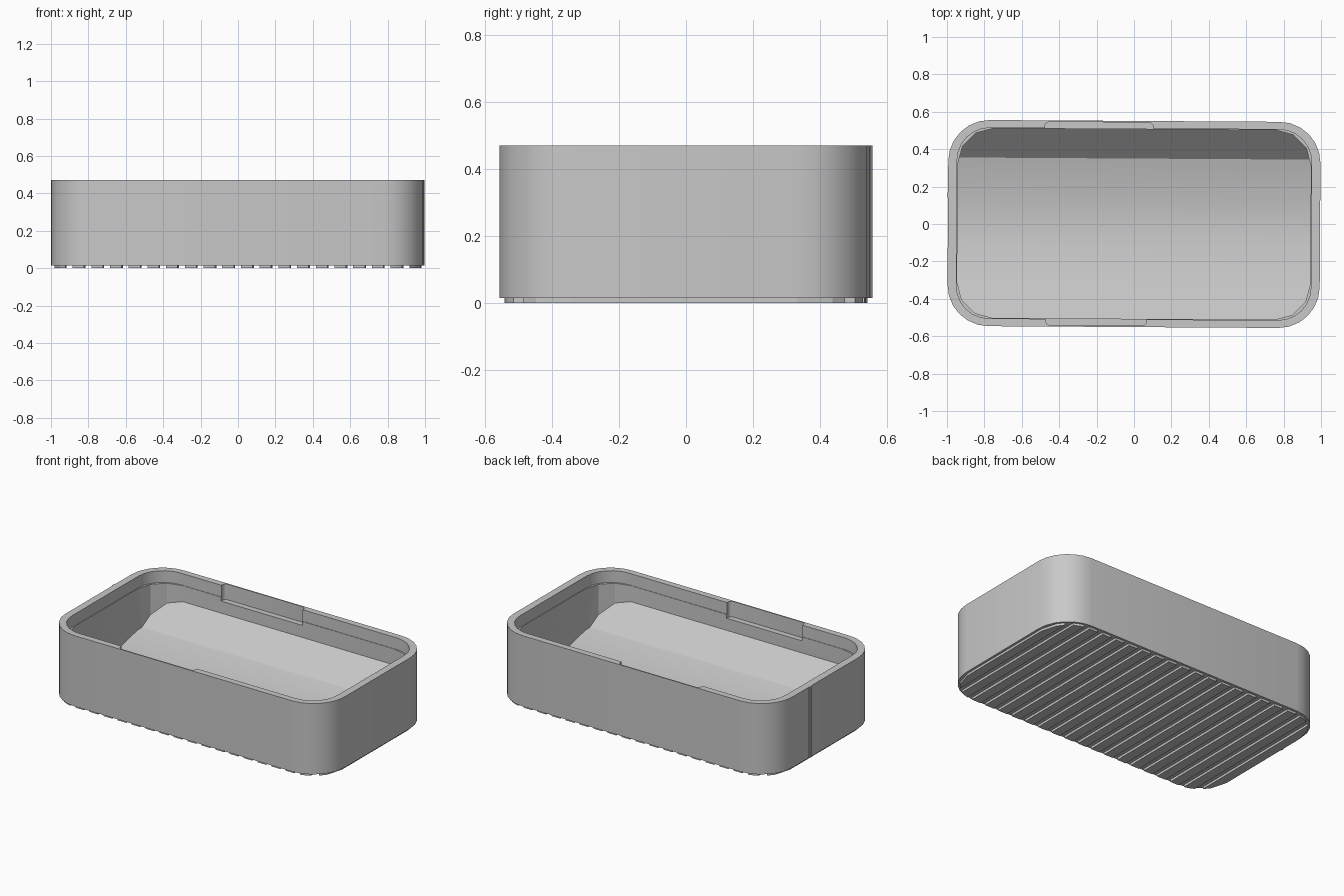
import bpy, bmesh, math

if "Cube" in bpy.data.objects:
    bpy.data.objects.remove(bpy.data.objects["Cube"], do_unlink=True)

grey = bpy.data.materials.new("light_grey")
grey.use_nodes = True
colour = (0.58, 0.58, 0.58, 1)
grey.diffuse_color = colour
grey.node_tree.nodes["Principled BSDF"].inputs["Base Color"].default_value = colour

HX, HY, TOP, BASE = 0.995, 0.551, 0.47, 0.015


def rounded(hx, hy, r, steps=6, cx=0, cy=0):
    """Counter-clockwise rounded rectangle outline."""
    pts = []
    for k, (sx, sy) in enumerate([(1, 1), (-1, 1), (-1, -1), (1, -1)]):
        for i in range(steps + 1):
            a = (k + i / steps) * math.pi / 2
            pts.append((cx + sx * (hx - r) + r * math.cos(a),
                        cy + sy * (hy - r) + r * math.sin(a)))
    return pts


def extrude(name, pts, place, shift):
    """Solid made from a flat outline, placed in space and extruded."""
    bm = bmesh.new()
    face = bm.faces.new([bm.verts.new(place(*p)) for p in pts])
    out = bmesh.ops.extrude_face_region(bm, geom=[face])
    new = [v for v in out["geom"] if isinstance(v, bmesh.types.BMVert)]
    bmesh.ops.translate(bm, verts=new, vec=shift)
    bmesh.ops.recalc_face_normals(bm, faces=bm.faces)
    mesh = bpy.data.meshes.new(name)
    bm.to_mesh(mesh)
    bm.free()
    mesh.materials.append(grey)
    obj = bpy.data.objects.new(name, mesh)
    bpy.context.collection.objects.link(obj)
    return obj


def prism(name, pts, z0, z1):
    return extrude(name, pts, lambda x, y: (x, y, z0), (0, 0, z1 - z0))


def combine(target, cutter, mode):
    """Apply a boolean and discard the cutter."""
    mod = target.modifiers.new(mode.lower(), "BOOLEAN")
    mod.operation, mod.object, mod.solver = mode, cutter, "EXACT"
    bpy.context.view_layer.objects.active = target
    bpy.ops.object.modifier_apply(modifier=mod.name)
    bpy.data.objects.remove(cutter, do_unlink=True)


# Outer shell
tray = prism("tray_body", rounded(HX, HY, 0.22), BASE, TOP)

# Faceted trough hollow, with chamfered corners in plan
half = [(0.12, 0.08), (0.35, 0.138), (0.52, 0.305), (0.52, 0.6)]
section = half + [(-y, z) for y, z in reversed(half)]
hollow = extrude("hollow", section, lambda y, z: (-1.1, y, z), (2.2, 0, 0))
combine(hollow, prism("plan", rounded(HX - 0.051, HY - 0.044, 0.19, 3), 0.02, 0.55), "INTERSECT")
combine(tray, hollow, "DIFFERENCE")

# Slightly wider mouth forming a lip line below the rim
combine(tray, prism("mouth", rounded(HX - 0.047, HY - 0.041, 0.175), 0.395, 0.56), "DIFFERENCE")

# Shallow recesses in the long walls
for side, cx, hx in [(1, -0.19, 0.29), (-1, -0.2, 0.27)]:
    outline = rounded(hx, 0.037, 0.025, 4, cx, side * (HY - 0.045))
    combine(tray, prism("recess", outline, 0.37, 0.57), "DIFFERENCE")

# Ribs across the underside, trimmed to the inset base outline
COUNT, PITCH, WIDTH = 20, 0.1, 0.062
parts = [tray]
hx, hy, r = HX - 0.015, HY - 0.015, 0.2


def reach(x):
    d = max(0, min(r, abs(x) - (hx - r)))
    return hy - r + math.sqrt(r * r - d * d)


for i in range(COUNT):
    x = (i - (COUNT - 1) / 2) * PITCH
    xs = [max(-hx, min(hx, x + WIDTH * t)) for t in (-0.5, 0, 0.5)]
    outline = [(v, -reach(v)) for v in xs] + [(v, reach(v)) for v in reversed(xs)]
    parts.append(prism(f"base_rib_{i + 1}", outline, 0, BASE + 0.004))

# Fine vertical ridge on the right end wall
ridge = [(-HX + 0.004, 0.13), (-HX - 0.005, 0.14), (-HX - 0.005, 0.16), (-HX + 0.004, 0.17)]
parts.append(prism("end_ridge", ridge, BASE, TOP))

# The whole tray sits very slightly turned
for part in parts:
    part.rotation_euler.z = math.radians(-0.35)

# Smooth the rounded corners while keeping edges sharp
bpy.ops.object.select_all(action="DESELECT")
tray.select_set(True)
bpy.context.view_layer.objects.active = tray
bpy.ops.object.shade_smooth_by_angle(angle=math.radians(16))
